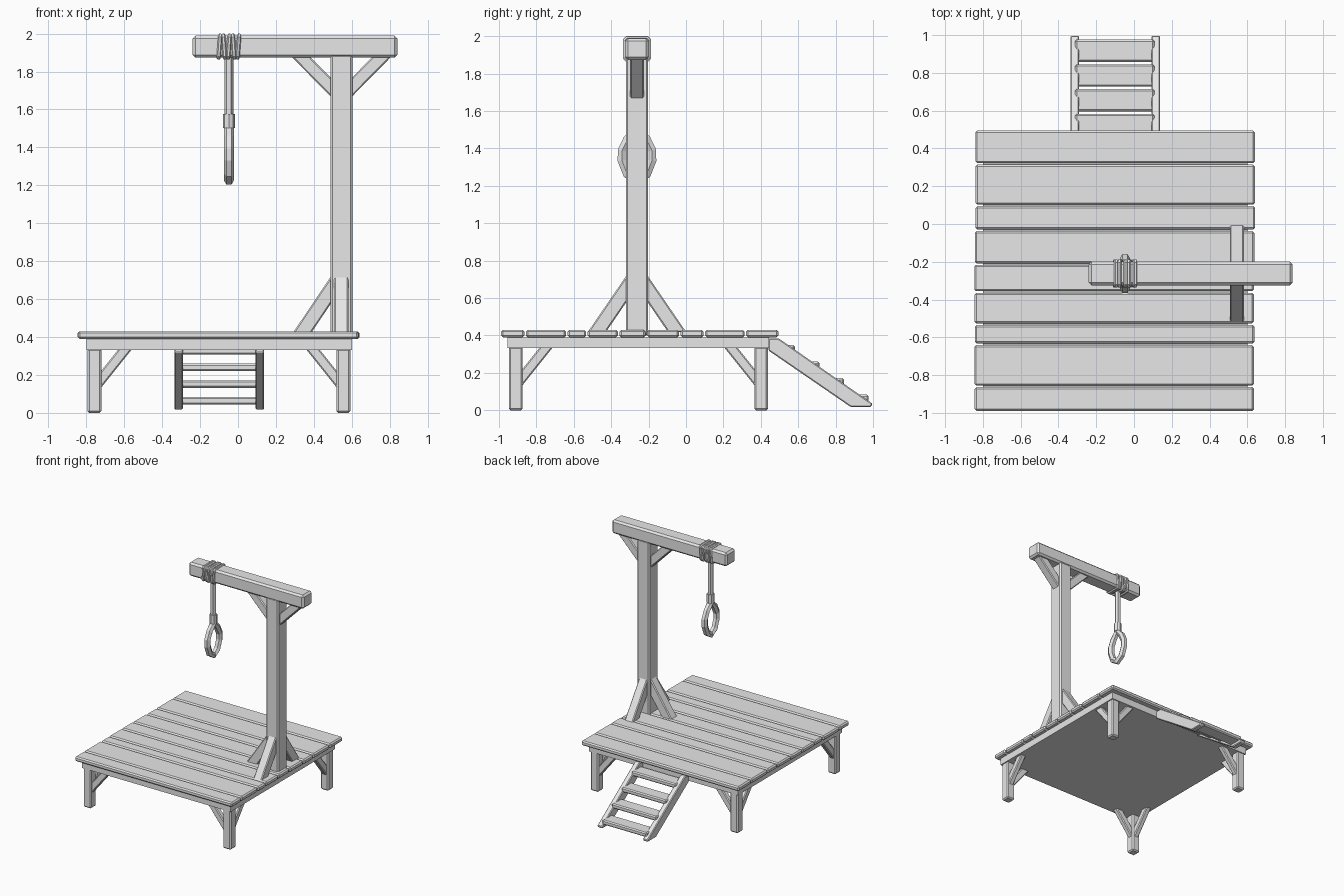
import bpy, bmesh, random
from mathutils import Vector

if "Cube" in bpy.data.objects:
    bpy.data.objects.remove(bpy.data.objects["Cube"])

random.seed(4)
wood = bpy.data.materials.new("grey_wood")
wood.diffuse_color = (0.8, 0.8, 0.8, 1)
wood.use_nodes = True
wood.node_tree.nodes["Principled BSDF"].inputs["Base Color"].default_value = wood.diffuse_color


def finish(name, bm, bevel):
    bmesh.ops.recalc_face_normals(bm, faces=bm.faces)
    if bevel:
        bmesh.ops.bevel(bm, geom=bm.edges[:], offset=bevel, segments=1,
                        affect='EDGES', clamp_overlap=True)
    mesh = bpy.data.meshes.new(name)
    bm.to_mesh(mesh)
    bm.free()
    mesh.materials.append(wood)
    obj = bpy.data.objects.new(name, mesh)
    bpy.context.collection.objects.link(obj)
    return obj


def prism(name, profile, axis, lo, hi, bevel=0.008):
    """Extrude a (horizontal, z) profile along axis 'x' or 'y' from lo to hi."""
    bm = bmesh.new()

    def place(p, t):
        return (t, p[0], p[1]) if axis == 'x' else (p[0], t, p[1])
    a = [bm.verts.new(place(p, lo)) for p in profile]
    b = [bm.verts.new(place(p, hi)) for p in profile]
    n = len(profile)
    bm.faces.new(a)
    bm.faces.new(b)
    for i in range(n):
        bm.faces.new((a[i], a[(i + 1) % n], b[(i + 1) % n], b[i]))
    return finish(name, bm, bevel)


def box(name, x0, x1, y0, y1, z0, z1, bevel=0.008):
    return prism(name, [(x0, z0), (x1, z0), (x1, z1), (x0, z1)], 'y', y0, y1, bevel)


def brace(name, axis, mid, width, wall, foot, z_wall, z_foot, t):
    """Diagonal strut from a post face (wall, z_wall) to a level (foot, z_foot)."""
    d = Vector((foot - wall, z_foot - z_wall)).normalized()
    nrm = Vector((-d.y, d.x))
    if nrm.x * (wall - foot) < 0:      # thickness goes into the corner
        nrm = -nrm
    s = 1 if foot > wall else -1
    run = t / abs(d.y)                 # horizontal width of the strut
    rise = t / abs(d.x)                # vertical width of the strut
    v = 1 if z_foot > z_wall else -1
    e = 0.012                          # embed both ends
    slope = (z_foot - z_wall) / abs(foot - wall)
    prof = [(wall - s * e, z_wall - slope * e),
            (foot + s * e / abs(slope), z_foot + v * e),
            (foot - s * (run - e / abs(slope)), z_foot + v * e),
            (wall - s * e, z_wall + v * rise - slope * e)]
    return prism(name, prof, axis, mid - width / 2, mid + width / 2, 0.007)


def rope(name, points, radius, cyclic=False, res=1):
    cu = bpy.data.curves.new(name, 'CURVE')
    cu.dimensions = '3D'
    cu.bevel_depth = radius
    cu.bevel_resolution = res
    cu.use_fill_caps = True
    sp = cu.splines.new('POLY')
    sp.points.add(len(points) - 1)
    for q, p in zip(sp.points, points):
        q.co = (*p, 1)
    sp.use_cyclic_u = cyclic
    sp.use_smooth = False
    tmp = bpy.data.objects.new(name + "_path", cu)
    bpy.context.collection.objects.link(tmp)
    bpy.context.view_layer.update()
    deps = bpy.context.evaluated_depsgraph_get()
    mesh = bpy.data.meshes.new_from_object(tmp.evaluated_get(deps))
    bpy.data.objects.remove(tmp)
    mesh.materials.clear()
    mesh.materials.append(wood)
    for p in mesh.polygons:
        p.use_smooth = False
    obj = bpy.data.objects.new(name, mesh)
    bpy.context.collection.objects.link(obj)


# Deck planks of uneven width, with slightly uneven ends
seams = [-0.993, -0.86, -0.637, -0.53, -0.36, -0.212, -0.033, 0.098, 0.318, 0.498]
for i, (a, b) in enumerate(zip(seams, seams[1:])):
    j = random.uniform(-0.004, 0.004)
    box(f"deck_plank_{i + 1}", -0.842 + j, 0.638 + j, a + 0.004, b - 0.004, 0.39, 0.43, 0.01)

# Solid frame under the planks
box("deck_frame", -0.80, 0.60, -0.955, 0.445, 0.332, 0.392, 0)

# Legs, each with two braces pointing inwards
for lx, sx in ((-0.757, 1), (0.556, -1)):
    for ly, sy in ((-0.91, 1), (0.402, -1)):
        box("leg", lx - 0.037, lx + 0.037, ly - 0.037, ly + 0.037, 0, 0.34, 0.01)
        wx, wy = lx + sx * 0.037, ly + sy * 0.037
        brace("leg_brace_x", 'y', ly, 0.045, wx, wx + sx * 0.16, 0.135, 0.335, 0.055)
        brace("leg_brace_y", 'x', lx, 0.045, wy, wy + sy * 0.16, 0.135, 0.335, 0.055)

# Upright post and cross beam
PX, PY = 0.545, -0.262
box("post", PX - 0.058, PX + 0.058, PY - 0.06, PY + 0.06, 0.40, 1.89, 0.01)
box("cross_beam", -0.24, 0.84, PY - 0.063, PY + 0.063, 1.873, 1.989, 0.015)

# Braces under the beam, on both sides of the post
for s in (-1, 1):
    w = PX + s * 0.058
    brace("beam_brace", 'y', PY, 0.075, w, w + s * 0.2, 1.67, 1.873, 0.07)

# Braces at the foot of the post: inner side, front and back
brace("post_brace_inner", 'y', PY, 0.078, PX - 0.058, PX - 0.25, 0.715, 0.43, 0.08)
for s in (-1, 1):
    w = PY + s * 0.06
    brace("post_brace_side", 'x', PX, 0.075, w, w + s * 0.195, 0.715, 0.43, 0.08)

# Ladder rails and treads at the back
rail = [(0.44, 0.32), (0.44, 0.385), (0.495, 0.385), (0.998, 0.035),
        (0.99, 0.018), (0.88, 0.018)]
for x0 in (-0.336, 0.092):
    prism("ladder_rail", rail, 'x', x0, x0 + 0.046, 0.006)
for i in range(4):
    y1, z1 = 0.583 + i * 0.131, 0.348 - i * 0.088
    box("ladder_tread", -0.312, 0.108, y1 - 0.118, y1, z1 - 0.04, z1, 0.009)

# Rope turns wrapped round the beam
RX, CZ, h, w, c = -0.048, 1.931, 0.06, 0.066, 0.012
ring = [(-w, -h + c), (-w, h - c), (-w + c, h), (w - c, h),
        (w, h - c), (w, -h + c), (w - c, -h), (-w + c, -h)]
for i in range(5):
    tilt = 0.07 * (-1) ** i
    cx = RX + (i - 2) * 0.025
    rope("rope_wrap", [(cx + tilt * z, PY + y, CZ + z) for y, z in ring], 0.011, True)

# Hanging rope, knot and loop
rope("hanging_rope", [(RX, PY, 1.88), (RX, PY, 1.50)], 0.024)
for z in (1.515, 1.54, 1.563):
    rope("knot_coil", [(RX, PY, z - 0.013), (RX, PY, z + 0.012)], 0.031, res=2)
half = [(0.05, 1.45), (0.08, 1.388), (0.08, 1.335), (0.052, 1.262)]
loop = [(0, 1.505)] + half + [(0, 1.227)] + [(-y, z) for y, z in reversed(half)]
rope("rope_loop", [(RX, PY + y, z) for y, z in loop], 0.027, True)
